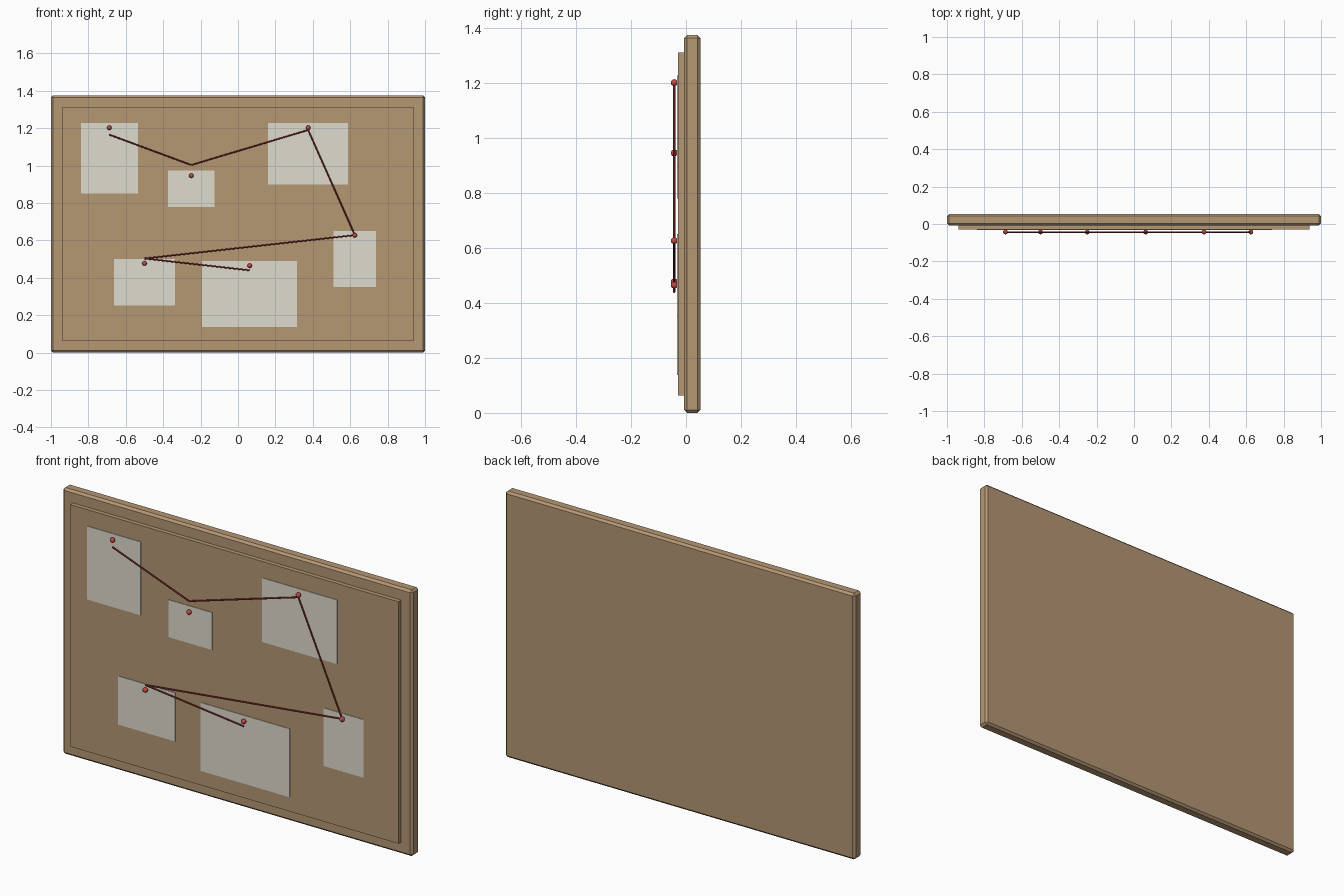
import bpy
from mathutils import Vector

cube = bpy.data.objects.get("Cube")
if cube:
    bpy.data.objects.remove(cube, do_unlink=True)


def material(name, rgb):
    m = bpy.data.materials.new(name)
    m.use_nodes = True
    m.diffuse_color = (*rgb, 1)
    bsdf = next(n for n in m.node_tree.nodes if n.type == "BSDF_PRINCIPLED")
    bsdf.inputs["Base Color"].default_value = (*rgb, 1)
    return m


CORK = material("cork brown", (0.46, 0.31, 0.175))
PAPER = material("paper white", (0.74, 0.71, 0.62))
RED = material("pin red", (0.52, 0.07, 0.06))
STRING = material("string dark red", (0.32, 0.03, 0.03))


def finish(name, mat):
    ob = bpy.context.object
    ob.name = name
    ob.data.materials.append(mat)
    return ob


def slab(name, x, z, width, height, y_front, y_back, mat):
    """Upright box centred on x and z."""
    bpy.ops.mesh.primitive_cube_add(size=1, location=(x, (y_front + y_back) / 2, z))
    bpy.context.object.scale = (width, y_back - y_front, height)
    bpy.ops.object.transform_apply(location=False, rotation=False, scale=True)
    return finish(name, mat)


HEIGHT = 1.375
FRAME_Y, PANEL_Y, PAPER_Y, PIN_Y = -0.007, -0.029, -0.032, -0.043

# Backing board with chamfered edges
board = slab("backing_board", 0, HEIGHT / 2, 2, HEIGHT, FRAME_Y, 0.0525, CORK)
bevel = board.modifiers.new("chamfer", "BEVEL")
bevel.width = 0.011
bevel.segments = 1

# Raised cork panel
slab("cork_panel", 0, HEIGHT / 2, 1.875, 1.25, PANEL_Y, FRAME_Y + 0.01, CORK)

# Notes: centre x, centre z, width, height, pin z
notes = [
    (-0.6875, 1.039, 0.306, 0.379, 1.202),
    (-0.25, 0.876, 0.25, 0.193, 0.946),
    (0.375, 1.063, 0.428, 0.331, 1.202),
    (0.625, 0.501, 0.227, 0.30, 0.627),
    (-0.5, 0.376, 0.326, 0.251, 0.477),
    (0.0625, 0.314, 0.508, 0.353, 0.465),
]
for i, (x, z, w, h, pin_z) in enumerate(notes, 1):
    slab(f"paper_note_{i}", x, z, w, h, PAPER_Y, PANEL_Y + 0.002, PAPER)
    bpy.ops.mesh.primitive_uv_sphere_add(segments=16, ring_count=10, radius=0.0125,
                                         location=(x, PIN_Y, pin_z))
    finish(f"pin_{i}", RED)
    bpy.ops.object.shade_smooth()

# String pieces running from note to note
string_z = [1.165, 1.003, 1.19, 0.628, 0.503, 0.44]
points = [Vector((n[0], PIN_Y, z)) for n, z in zip(notes, string_z)]
for i, (a, b) in enumerate(zip(points, points[1:]), 1):
    d = b - a
    bpy.ops.mesh.primitive_cylinder_add(vertices=8, radius=0.004, depth=d.length,
                                        location=(a + b) / 2,
                                        rotation=d.to_track_quat("Z", "Y").to_euler())
    finish(f"string_{i}", STRING)
    bpy.ops.object.shade_smooth_by_angle()
